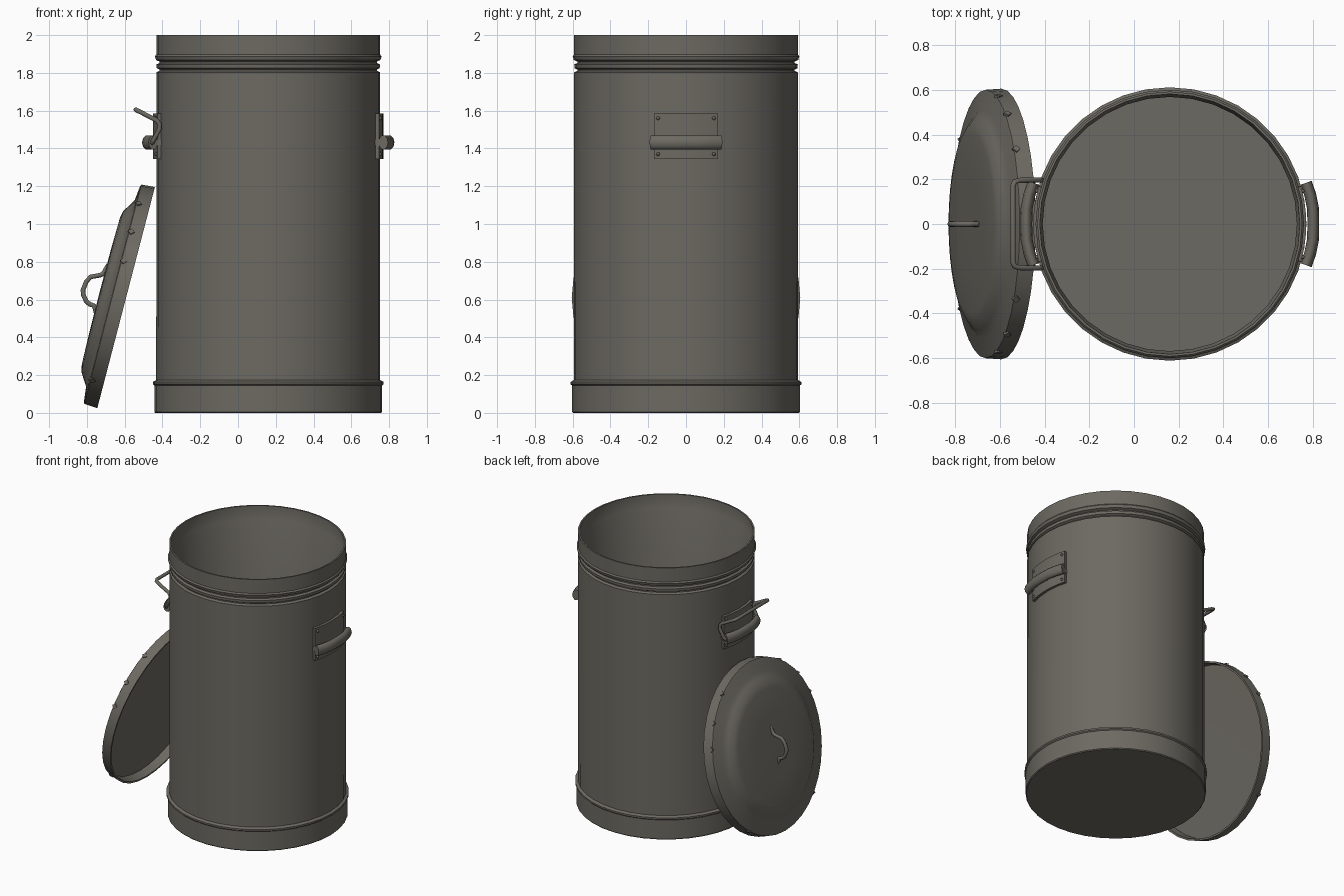
import bpy, bmesh, math
from mathutils import Matrix, Vector

if "Cube" in bpy.data.objects:
    bpy.data.objects.remove(bpy.data.objects["Cube"])

CX = 0.16          # barrel axis position
SIDES = 36

metal = bpy.data.materials.new("dull grey metal")
metal.diffuse_color = (0.152, 0.143, 0.122, 1)
metal.use_nodes = True
metal.node_tree.nodes["Principled BSDF"].inputs["Base Color"].default_value = metal.diffuse_color


def finish(ob, angle=35):
    ob.data.materials.clear()
    ob.data.materials.append(metal)
    bpy.ops.object.select_all(action='DESELECT')
    ob.select_set(True)
    bpy.context.view_layer.objects.active = ob
    bpy.ops.object.shade_smooth_by_angle(angle=math.radians(angle))
    return ob


def from_bmesh(name, bm, matrix=None):
    bmesh.ops.recalc_face_normals(bm, faces=bm.faces)
    me = bpy.data.meshes.new(name)
    bm.to_mesh(me)
    bm.free()
    ob = bpy.data.objects.new(name, me)
    bpy.context.collection.objects.link(ob)
    if matrix:
        ob.matrix_world = matrix
    return finish(ob)


def revolve(name, profile, matrix):
    """Spin a (radius, height) outline that starts and ends on the axis."""
    bm = bmesh.new()
    rings = []
    for r, h in profile:
        if r == 0:
            rings.append([bm.verts.new((0, 0, h))] * SIDES)
        else:
            rings.append([bm.verts.new((r * math.cos(2 * math.pi * i / SIDES),
                                        r * math.sin(2 * math.pi * i / SIDES), h))
                          for i in range(SIDES)])
    for a, b in zip(rings, rings[1:]):
        for i in range(SIDES):
            j = (i + 1) % SIDES
            quad = list(dict.fromkeys((a[i], a[j], b[j], b[i])))
            bm.faces.new(quad)
    return from_bmesh(name, bm, matrix)


def tube(name, points, radius, origin=(0, 0, 0), z_scale=1.0):
    """Round bar along a path, turned into a mesh."""
    cu = bpy.data.curves.new(name, 'CURVE')
    cu.dimensions = '3D'
    cu.bevel_depth = radius
    cu.bevel_resolution = 3
    cu.use_fill_caps = True
    sp = cu.splines.new('POLY')
    sp.points.add(len(points) - 1)
    for p, co in zip(sp.points, points):
        p.co = (*co, 1)
    ob = bpy.data.objects.new(name, cu)
    bpy.context.collection.objects.link(ob)
    ob.location = origin
    ob.scale = (1, 1, z_scale)
    bpy.ops.object.select_all(action='DESELECT')
    ob.select_set(True)
    bpy.context.view_layer.objects.active = ob
    bpy.ops.object.convert(target='MESH')
    return finish(bpy.context.view_layer.objects.active, 50)


def box(name, matrix, size):
    bm = bmesh.new()
    bmesh.ops.create_cube(bm, size=1, matrix=Matrix.Diagonal((*size, 1)))
    return from_bmesh(name, bm, matrix)


# Barrel: outside from the base up, over the rim, then down inside to the floor
revolve("barrel", [
    (0, 0), (0.598, 0), (0.603, 0.006), (0.603, 0.145), (0.611, 0.152),
    (0.611, 0.164), (0.593, 0.174), (0.592, 1.803), (0.575, 1.811),
    (0.575, 1.817), (0.590, 1.825), (0.592, 1.845), (0.575, 1.852),
    (0.575, 1.860), (0.594, 1.868), (0.600, 1.888), (0.592, 1.898),
    (0.592, 2.0), (0.581, 2.0), (0.578, 1.90), (0.568, 1.88),
    (0.568, 0.03), (0, 0.03)], Matrix.Translation((CX, 0, 0)))


# Lid leaning on the left side; local z points out of the lid, local x points up
n = Vector((-0.968, 0, 0.252)).normalized()
u = Vector((0.252, 0, 0.968)).normalized()
v = n.cross(u)
lid_frame = Matrix.Translation((-0.5925, 0, 0.61)) @ Matrix((u, v, n)).transposed().to_4x4()
revolve("lid", [
    (0, 0.143), (0.22, 0.142), (0.40, 0.138), (0.44, 0.130), (0.475, 0.108),
    (0.51, 0.086), (0.59, 0.077), (0.600, 0.072), (0.605, 0), (0.592, 0),
    (0.585, 0.062), (0, 0.066)], lid_frame)

# Small crimps around the lid rim
for side in (1, -1):
    for deg in (34, 55, 72, 141):
        spot = (Matrix.Rotation(math.radians(side * deg), 4, 'Z')
                @ Matrix.Translation((0.6, 0, 0.062))
                @ Matrix.Rotation(math.radians(45), 4, 'X'))
        box("lid_crimp", lid_frame @ spot, (0.012, 0.026, 0.026))

# Lid handle
tube("lid_handle", [
    (-0.685, 0, 0.785), (-0.703, 0, 0.755), (-0.715, 0, 0.735), (-0.735, 0, 0.728),
    (-0.780, 0, 0.720), (-0.803, 0, 0.695), (-0.821, 0, 0.650), (-0.819, 0, 0.625),
    (-0.803, 0, 0.590), (-0.785, 0, 0.575), (-0.763, 0, 0.568), (-0.755, 0, 0.545),
    (-0.748, 0, 0.515)], 0.013)

# Side handles: curved plate, rivets, lugs and grip on both sides
for s, label in ((1, "right"), (-1, "left")):
    bm = bmesh.new()
    grid = []
    for i in range(9):
        a = math.radians(-16 + 4 * i)
        grid.append([bm.verts.new((CX + s * r * math.cos(a), r * math.sin(a), z))
                     for r, z in ((0.585, 1.345), (0.610, 1.345), (0.610, 1.585), (0.585, 1.585))])
    for a, b in zip(grid, grid[1:]):
        for k in range(4):
            m = (k + 1) % 4
            bm.faces.new((a[k], a[m], b[m], b[k]))
    bm.faces.new(grid[0])
    bm.faces.new(grid[-1])
    from_bmesh(label + "_handle_plate", bm)

    for t in (-1, 1):
        for z in (1.37, 1.56):
            a = math.radians(14 * t)
            bm = bmesh.new()
            bmesh.ops.create_uvsphere(bm, u_segments=8, v_segments=6, radius=0.010)
            from_bmesh(label + "_rivet", bm, Matrix.Translation(
                (CX + s * 0.611 * math.cos(a), 0.611 * math.sin(a), z)))
        box(label + "_grip_lug", Matrix.Translation((CX + s * 0.587, t * 0.158, 1.432)),
            (0.05, 0.022, 0.03))

    tube(label + "_grip", [(CX + s * x, y, 0) for x, y in (
        (0.609, -0.184), (0.628, -0.13), (0.640, -0.07), (0.6415, 0),
        (0.640, 0.07), (0.628, 0.13), (0.609, 0.184))],
        0.0265, (0, 0, 1.432), 1.45)

# Wire bail swung up from the left grip
half = [(-0.460, 0.150, 1.425), (-0.455, 0.185, 1.430), (-0.447, 0.196, 1.445),
        (-0.415, 0.197, 1.505), (-0.416, 0.197, 1.530), (-0.430, 0.197, 1.548),
        (-0.515, 0.195, 1.592), (-0.534, 0.188, 1.601), (-0.541, 0.170, 1.605)]
tube("wire_bail", half + [(x, -y, z) for x, y, z in reversed(half)], 0.012)
